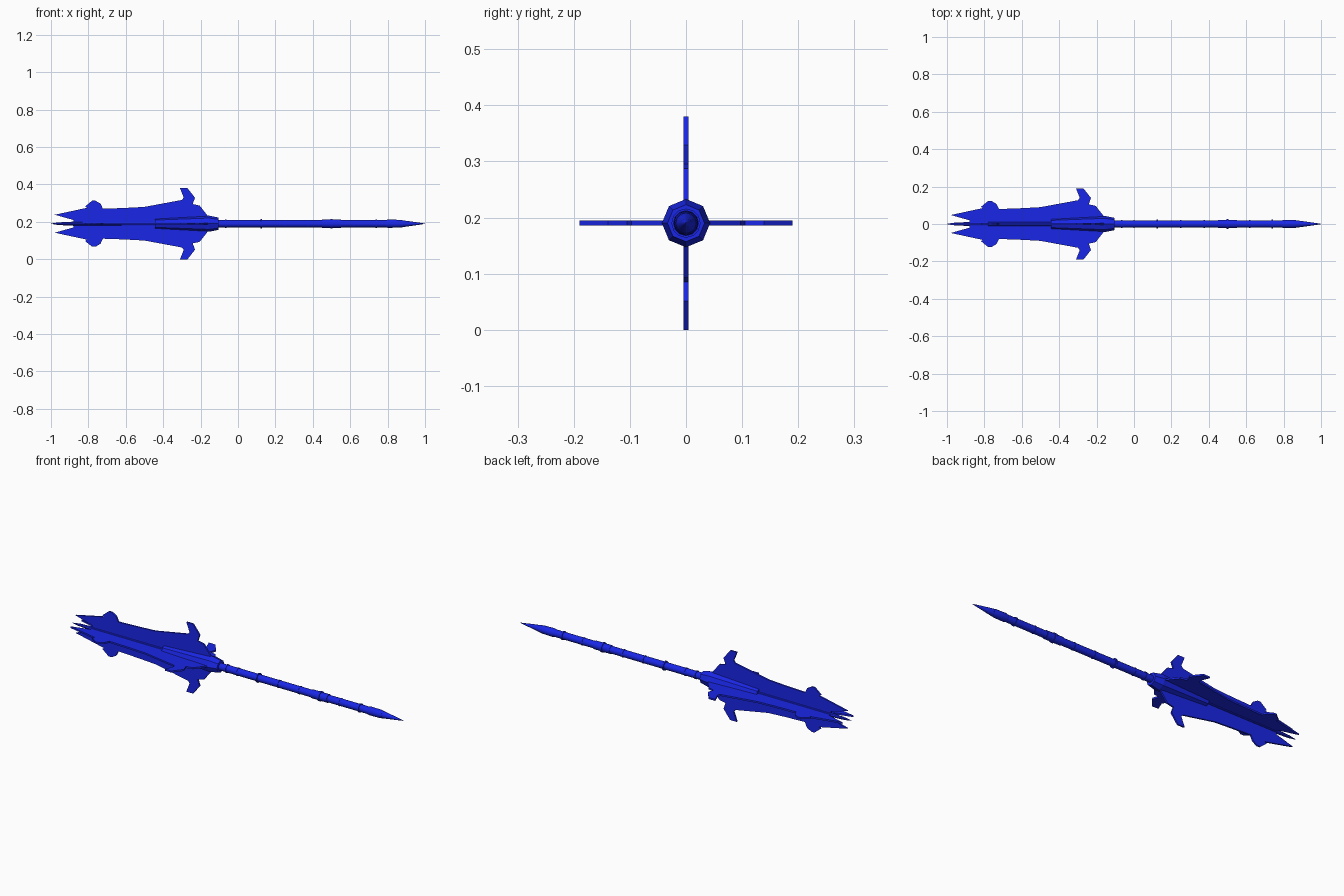
import bpy, bmesh
from math import pi, sin, cos
from mathutils import Matrix

if "Cube" in bpy.data.objects:
    bpy.data.objects.remove(bpy.data.objects["Cube"])

AXIS_Z = 0.19
blue = bpy.data.materials.new("blue")
blue.diffuse_color = (0.01, 0.02, 0.8, 1)
blue.use_nodes = True
blue.node_tree.nodes["Principled BSDF"].inputs["Base Color"].default_value = blue.diffuse_color


def finish(bm, name):
    bmesh.ops.recalc_face_normals(bm, faces=bm.faces)
    mesh = bpy.data.meshes.new(name)
    bm.to_mesh(mesh)
    bm.free()
    mesh.materials.append(blue)
    obj = bpy.data.objects.new(name, mesh)
    obj.location.z = AXIS_Z
    bpy.context.collection.objects.link(obj)
    return obj


def lathe(name, profile, sides, smooth=False):
    """Turn (x, radius) pairs around the x axis and cap both ends."""
    bm = bmesh.new()
    rings = [[bm.verts.new((x, r * cos(2 * pi * i / sides), r * sin(2 * pi * i / sides)))
              for i in range(sides)] for x, r in profile]
    for a, b in zip(rings, rings[1:]):
        for i in range(sides):
            j = (i + 1) % sides
            bm.faces.new((a[i], a[j], b[j], b[i]))
    bm.faces.new(rings[0])
    bm.faces.new(rings[-1])
    obj = finish(bm, name)
    if smooth:
        bpy.ops.object.select_all(action='DESELECT')
        obj.select_set(True)
        bpy.context.view_layer.objects.active = obj
        bpy.ops.object.shade_smooth_by_angle(angle=0.6)
    return obj


# Four bladed flanges around the head
FLANGE = [(-0.88, 0), (-0.88, 0.02), (-0.98, 0.048), (-0.808, 0.085), (-0.818, 0.092),
          (-0.78, 0.123), (-0.762, 0.123), (-0.735, 0.107), (-0.722, 0.08),
          (-0.61, 0.084), (-0.50, 0.09), (-0.30, 0.127), (-0.29, 0.14),
          (-0.31, 0.19), (-0.27, 0.19), (-0.23, 0.139), (-0.242, 0.105),
          (-0.205, 0.097), (-0.16, 0.04), (-0.14, 0)]
T = 0.0045
for k in range(4):
    bm = bmesh.new()
    face = bm.faces.new([bm.verts.new((x, -T, r)) for x, r in FLANGE])
    ext = bmesh.ops.extrude_face_region(bm, geom=[face])
    moved = [v for v in ext["geom"] if isinstance(v, bmesh.types.BMVert)]
    bmesh.ops.translate(bm, verts=moved, vec=(0, 2 * T, 0))
    bm.transform(Matrix.Rotation(k * pi / 2, 4, 'X'))
    finish(bm, f"flange_{k + 1}")

# Central spike, octagonal head socket
lathe("head_spike", [(-1.0, 0.001), (-0.96, 0.007), (-0.88, 0.011), (-0.43, 0.012)], 8)
lathe("head_socket", [(-0.445, 0.027), (-0.17, 0.042), (-0.155, 0.043),
                      (-0.105, 0.033), (-0.105, 0.018)], 8)

# Handle and pointed pommel
lathe("shaft", [(-0.12, 0.019), (0.88, 0.019)], 12, True)
lathe("pommel", [(0.79, 0.019), (0.80, 0.022), (0.86, 0.021), (0.91, 0.014),
                 (0.96, 0.007), (1.0, 0.001)], 12, True)

# Raised bands along the handle
for i, (x, half, r) in enumerate([(-0.065, 0.004, 0.022), (0.00, 0.004, 0.021),
                                  (0.125, 0.004, 0.025), (0.25, 0.004, 0.021),
                                  (0.375, 0.004, 0.021), (0.50, 0.05, 0.022),
                                  (0.50, 0.006, 0.026), (0.62, 0.004, 0.021),
                                  (0.74, 0.004, 0.023)]):
    lathe(f"handle_band_{i + 1}", [(x - half, r), (x + half, r)], 12, True)
